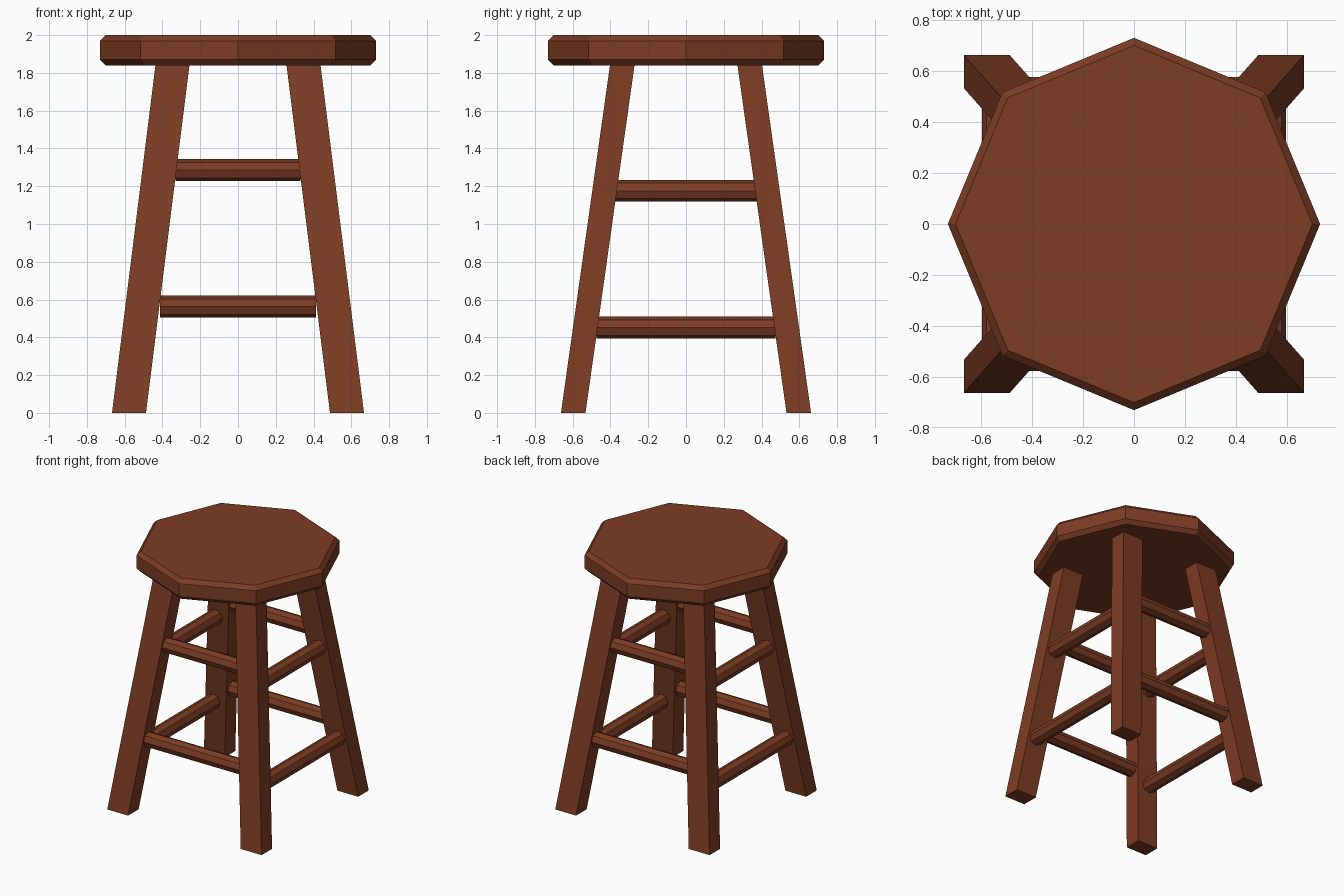
import bpy, bmesh, math

if "Cube" in bpy.data.objects:
    bpy.data.objects.remove(bpy.data.objects["Cube"])

wood = bpy.data.materials.new("brown_wood")
wood.diffuse_color = (0.205, 0.045, 0.017, 1)
wood.use_nodes = True
wood.node_tree.nodes["Principled BSDF"].inputs["Base Color"].default_value = wood.diffuse_color


def loft(name, rings):
    """Skin a stack of equal-length vertex rings and cap both ends."""
    bm = bmesh.new()
    loops = [[bm.verts.new(p) for p in ring] for ring in rings]
    n = len(loops[0])
    for a, b in zip(loops, loops[1:]):
        for i in range(n):
            j = (i + 1) % n
            bm.faces.new((a[i], a[j], b[j], b[i]))
    bm.faces.new(loops[0][::-1])
    bm.faces.new(loops[-1])
    bmesh.ops.recalc_face_normals(bm, faces=bm.faces[:])
    mesh = bpy.data.meshes.new(name)
    bm.to_mesh(mesh)
    bm.free()
    mesh.materials.append(wood)
    obj = bpy.data.objects.new(name, mesh)
    bpy.context.collection.objects.link(obj)
    return obj


def octagon(r):
    return [(r * math.cos(k * math.pi / 4), r * math.sin(k * math.pi / 4)) for k in range(8)]


# Octagonal seat with chamfered rims
profile = [(0.70, 1.84), (0.73, 1.87), (0.73, 1.97), (0.70, 2.0)]
loft("seat", [[(x, y, z) for x, y in octagon(r)] for r, z in profile])

# Splayed legs: rectangular section sheared toward the seat
LEG_W, LEG_D = 0.09, 0.065
corners = [(-1, -1), (1, -1), (1, 1), (-1, 1)]


def leg_ring(sx, sy, z):
    cx = sx * (0.577 - 0.125 * z)
    cy = sy * (0.597 - 0.141 * z)
    return [(cx + a * LEG_W, cy + b * LEG_D, z) for a, b in corners]


for sy, face in ((-1, "front"), (1, "back")):
    for sx, side in ((-1, "left"), (1, "right")):
        loft(f"{face}_{side}_leg", [leg_ring(sx, sy, 0), leg_ring(sx, sy, 1.85)])

# Octagonal rungs: (level, height, distance from centre, half length)
RUNG_R = 0.058
for level, z, off, half in (("lower", 0.563, 0.519, 0.412), ("upper", 1.285, 0.416, 0.33)):
    for s, face in ((-1, "front"), (1, "back")):
        loft(f"{level}_{face}_rung",
             [[(e * half, s * off + u, z + v) for u, v in octagon(RUNG_R)] for e in (-1, 1)])

for level, z, off, half in (("lower", 0.452, 0.538, 0.475), ("upper", 1.176, 0.447, 0.372)):
    for s, side in ((-1, "left"), (1, "right")):
        loft(f"{level}_{side}_rung",
             [[(s * off + u, e * half, z + v) for u, v in octagon(RUNG_R)] for e in (-1, 1)])
